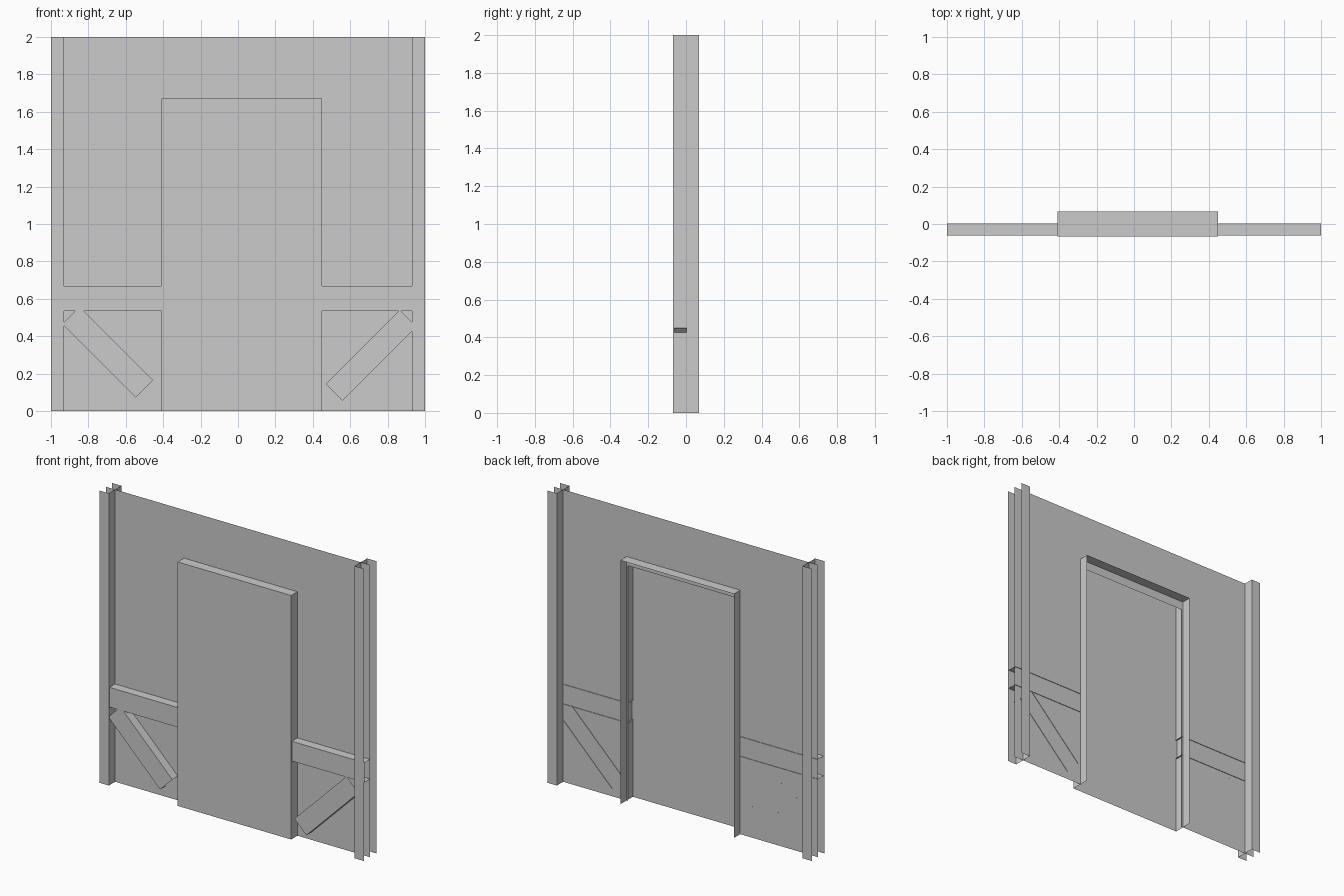
import bpy
import math
from mathutils import Matrix, Vector

if "Cube" in bpy.data.objects:
    bpy.data.objects.remove(bpy.data.objects["Cube"])

D = 0.068          # half depth of frame parts
X, Z = Vector((1, 0, 0)), Vector((0, 0, 1))
Y = Vector((0, 1, 0))


def add_mesh(name, verts, faces):
    me = bpy.data.meshes.new(name)
    me.from_pydata([tuple(v) for v in verts], [], faces)
    me.update()
    ob = bpy.data.objects.new(name, me)
    bpy.context.collection.objects.link(ob)
    return ob


def sweep(name, profile, axis_u, axis_v, along, origin):
    """Extrude an open sheet profile (u, v) along a vector."""
    base = [origin + axis_u * u + axis_v * v for u, v in profile]
    n = len(base)
    verts = base + [p + along for p in base]
    faces = [(i, i + 1, n + i + 1, n + i) for i in range(n - 1)]
    return add_mesh(name, verts, faces)


def channel(name, center, length, width, angle, back, front=-0.061):
    """Open-backed sheet channel: a front face with two flanges."""
    rot = Matrix.Rotation(-angle, 3, 'Y')
    u, w = rot @ X, rot @ Z
    h = width / 2
    profile = [(back, -h), (front, -h), (front, h), (back, h)]
    start = Vector(center) - u * length / 2
    return sweep(name, profile, Y, w, u * length, start)


# wall sheet with a doorway cut-out
outline = [(-1, 0), (-0.4, 0), (-0.4, 1.61), (0.44, 1.61),
           (0.44, 0), (1, 0), (1, 2), (-1, 2)]
pts = [(x, 0, z) for x, z in outline]
left, right, top = [0, 1, 2, 7], [5, 6, 3, 4], [2, 3, 6, 7]
add_mesh("wall_sheet", pts, [left, right, top])

# end posts: channels that open outwards
for side, label in ((-1, "left"), (1, "right")):
    sweep(f"{label}_post", [(side, -D), (side * 0.93, -D), (side * 0.93, D), (side, D)],
          X, Y, Z * 2, Vector((0, 0, 0)))

# door box: front panel with jambs and header, open at back
x0, x1, h = -0.41, 0.45, 1.67
add_mesh("door_panel", [(x0, -D, 0), (x1, -D, 0), (x1, -D, h), (x0, -D, h)], [(0, 1, 2, 3)])
sweep("door_frame", [(x0, 0), (x0, h), (x1, h), (x1, 0)], X, Z, Y * 2 * D, Vector((0, -D, 0)))

# horizontal rails, flanges poking slightly through the wall and jambs
channel("left_rail", (-0.7, 0, 0.602), 0.6, 0.135, 0, 0.004)
channel("right_rail", (0.72, 0, 0.602), 0.56, 0.135, 0, 0.004)

# diagonal braces
a = math.radians(45)
channel("left_brace", (-0.6975, 0, 0.315), 0.555, 0.131, -a, 0.0005)
channel("right_brace", (0.7125, 0, 0.2975), 0.559, 0.127, a, 0.003)
